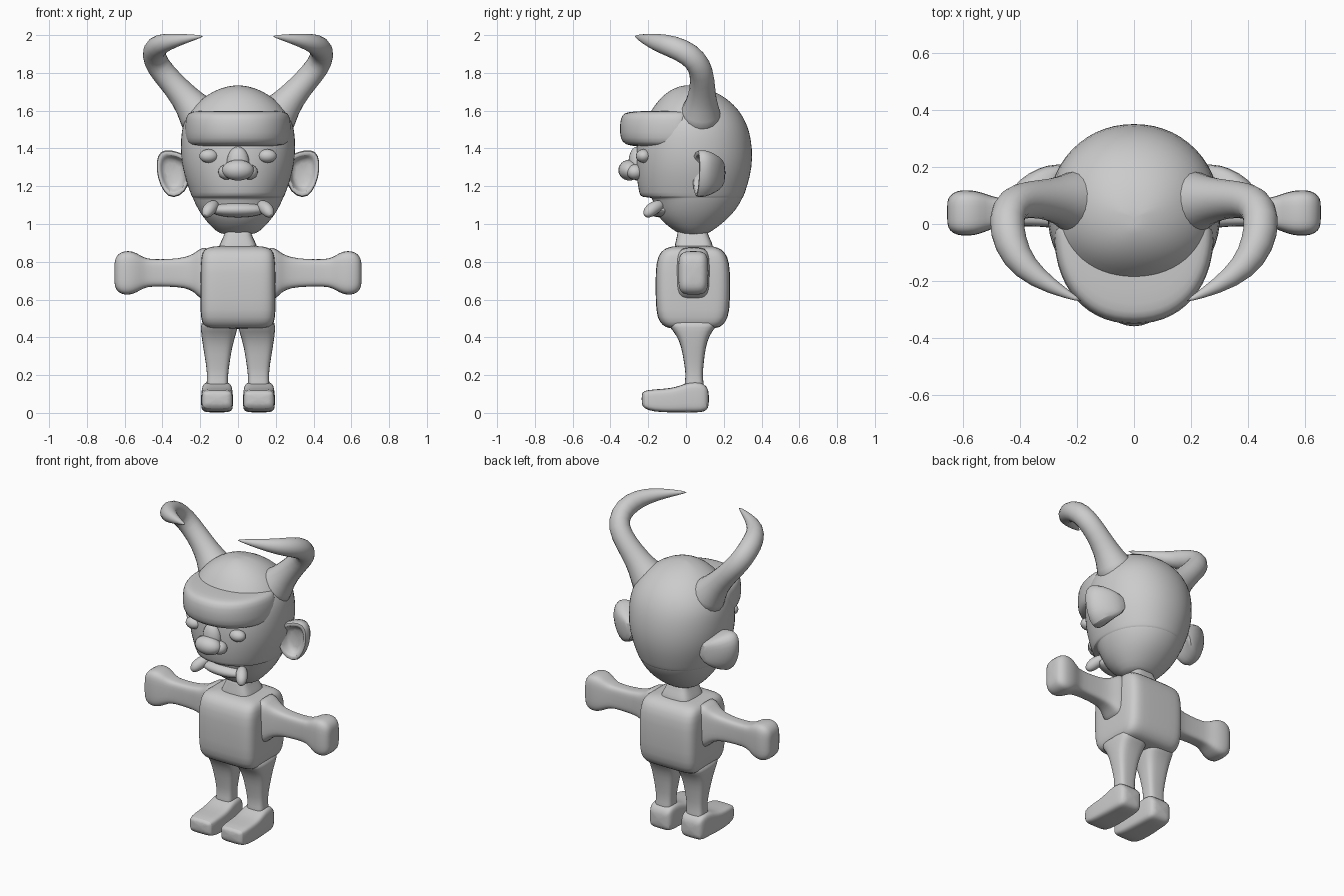
import bpy, bmesh, math
from mathutils import Vector

grey = bpy.data.materials.new("stone_grey")
grey.diffuse_color = (0.6, 0.6, 0.6, 1)


def finish(name, bm, mirror=False, sub=1):
    bmesh.ops.recalc_face_normals(bm, faces=bm.faces)
    me = bpy.data.meshes.new(name)
    bm.to_mesh(me)
    bm.free()
    ob = bpy.data.objects.new(name, me)
    bpy.context.collection.objects.link(ob)
    me.materials.append(grey)
    if mirror:
        ob.modifiers.new("mirror", 'MIRROR').use_mirror_merge = False
    if sub:
        ob.modifiers.new("smooth", 'SUBSURF').levels = sub
        ob.modifiers["smooth"].render_levels = sub
    bpy.context.view_layer.objects.active = ob
    ob.select_set(True)
    bpy.ops.object.shade_smooth_by_angle(angle=math.radians(50))
    ob.select_set(False)
    return ob


def skin(bm, rings):
    """Join vertex rings into a closed tube."""
    loops = [[bm.verts.new(p) for p in r] for r in rings]
    n = len(loops[0])
    for a, b in zip(loops, loops[1:]):
        for i in range(n):
            j = (i + 1) % n
            bm.faces.new((a[i], a[j], b[j], b[i]))
    bm.faces.new(loops[0])
    bm.faces.new(loops[-1])


def loft(name, rings, axis='z', power=2.0, n=20, mirror=False, sub=1, mid=None):
    """Superellipse sections (t, u0, u1, v0, v1) stacked along an axis."""
    place = {'z': lambda t, u, v: (u, v, t),
             'x': lambda t, u, v: (t, u, v),
             'y': lambda t, u, v: (u, t, v)}[axis]
    out = []
    for t, u0, u1, v0, v1 in rings:
        uc = (u0 + u1) / 2
        vc = (v0 + v1) / 2 if mid is None else mid
        ring = []
        for i in range(n):
            a = 2 * math.pi * (i + 0.5) / n
            c, s = math.cos(a), math.sin(a)
            e = 2 / power
            u = uc + (u1 - u0) / 2 * math.copysign(abs(c) ** e, c)
            v = vc + (v1 - vc if s > 0 else vc - v0) * math.copysign(abs(s) ** e, s)
            ring.append(place(t, u, v))
        out.append(ring)
    bm = bmesh.new()
    skin(bm, out)
    return finish(name, bm, mirror, sub)


def tube(name, path, n=10, mirror=True, sub=1):
    """Round tube along (x, y, z, radius) points."""
    pts = [Vector(p[:3]) for p in path]
    rings, side = [], Vector((0.6, 0, -0.6))
    for i, p in enumerate(pts):
        d = (pts[min(i + 1, len(pts) - 1)] - pts[max(i - 1, 0)]).normalized()
        side = (side - d * side.dot(d)).normalized()
        up = d.cross(side)
        rings.append([p + path[i][3] * (side * math.cos(2 * math.pi * k / n)
                      + up * math.sin(2 * math.pi * k / n)) for k in range(n)])
    bm = bmesh.new()
    skin(bm, rings)
    return finish(name, bm, mirror, sub)


def blob(name, centre, radii, mirror=False):
    bm = bmesh.new()
    bmesh.ops.create_uvsphere(bm, u_segments=20, v_segments=12, radius=1)
    for v in bm.verts:
        v.co = Vector([c + r * q for c, r, q in zip(centre, radii, v.co)])
    return finish(name, bm, mirror, 0)


# Skull with a step under the upper lip: (z, half width, front, back)
skull = [(0.945, .08, -.02, .10), (0.955, .11, -.05, .13), (1.02, .175, -.14, .215),
         (1.08, .215, -.165, .27), (1.135, .24, -.18, .30), (1.14, .24, -.185, .30),
         (1.143, .245, -.24, .305), (1.155, .25, -.248, .31), (1.25, .285, -.265, .342),
         (1.35, .305, -.268, .356), (1.45, .305, -.26, .347), (1.53, .295, -.23, .325),
         (1.60, .255, -.185, .285), (1.66, .20, -.145, .225), (1.71, .12, -.085, .14),
         (1.73, .05, -.03, .06), (1.733, .02, -.01, .03)]
loft("head", [(z, -w, w, f, b) for z, w, f, b in skull], power=2.1, n=28, mid=0.035)

# Heavy brow wrapping the forehead
brow = [(1.41, .20, -.20), (1.412, .25, -.30), (1.43, .275, -.34), (1.48, .283, -.355),
        (1.56, .28, -.35), (1.588, .265, -.33), (1.595, .24, -.29), (1.60, .20, -.19)]
loft("brow", [(z, -w, w, f, 0.03) for z, w, f in brow], power=2.2, n=28, mid=-0.03)

# Face details
blob("nose_tip", (0, -.30, 1.285), (.085, .058, .055))
blob("nose_bridge", (0, -.26, 1.32), (.06, .045, .09))
blob("nostril", (.06, -.27, 1.275), (.045, .045, .04), True)
blob("eye", (.155, -.225, 1.36), (.05, .04, .036), True)
blob("lower_lip", (0, -.135, 1.075), (.15, .07, .04))
tube("tusk", [(.115, -.12, 1.105, .025), (.135, -.155, 1.095, .036), (.155, -.185, 1.075, .038),
              (.168, -.205, 1.055, .03), (.175, -.215, 1.04, .012)])

# Ears: cupped shells opening forward
outline = [(.25, 1.36), (.32, 1.385), (.39, 1.40), (.43, 1.37), (.437, 1.29),
           (.415, 1.20), (.37, 1.135), (.31, 1.14), (.25, 1.20)]


def ear_ring(scale, y, cx=.33, cz=1.27, lean=0.0):
    return [(cx + (x - cx) * scale, y + lean * (x - .3), cz + (z - cz) * scale)
            for x, z in outline]


bm = bmesh.new()
skin(bm, [ear_ring(.5, .10, .345), ear_ring(.68, .08, .345), ear_ring(.76, .045, .345, lean=.2),
          ear_ring(.97, .04, lean=.2), ear_ring(1, .075, lean=.2),
          ear_ring(.92, .12, .30, lean=.1), ear_ring(.7, .18, .23), ear_ring(.4, .21, .20)])
finish("ear", bm, True)

# Horns curving out, up and forward
tube("horn", [(.17, .07, 1.53, .15), (.225, .08, 1.60, .105), (.285, .085, 1.675, .078),
              (.36, .088, 1.76, .068), (.425, .075, 1.835, .068), (.45, .02, 1.90, .067),
              (.435, -.07, 1.94, .064), (.385, -.155, 1.962, .05), (.29, -.22, 1.98, .029),
              (.18, -.272, 1.995, .004)])

# Neck and boxy torso
loft("neck", [(.82, -.12, .12, -.07, .15), (.87, -.105, .105, -.062, .145),
              (.90, -.095, .095, -.058, .14), (.945, -.07, .07, -.045, .115),
              (.98, -.07, .07, -.045, .115)], power=4)
loft("torso", [(.445, -.13, .13, -.07, .14), (.452, -.175, .175, -.11, .18),
               (.48, -.192, .192, -.14, .21), (.53, -.2, .2, -.16, .232),
               (.68, -.2, .2, -.162, .235), (.80, -.198, .198, -.16, .232),
               (.855, -.19, .19, -.135, .205), (.875, -.165, .165, -.10, .17),
               (.885, -.11, .11, -.06, .13)], power=6, n=28)

# Arms with blocky fists
loft("arm", [(.14, -.06, .14, .58, .89), (.20, -.05, .125, .60, .873), (.23, -.03, .11, .64, .845),
             (.28, -.012, .092, .662, .823), (.36, -.008, .088, .668, .814),
             (.46, -.008, .088, .67, .813), (.50, -.018, .098, .66, .822),
             (.54, -.036, .114, .635, .85), (.58, -.043, .12, .622, .86),
             (.62, -.04, .118, .628, .853), (.645, -.025, .10, .65, .83),
             (.655, 0, .08, .68, .80)], axis='x', power=4, n=20, mirror=True)

# Legs and feet
loft("leg", [(.08, .05, .17, -.01, .10), (.15, .052, .168, -.01, .095), (.20, .053, .163, 0, .088),
             (.27, .043, .172, -.012, .095), (.35, .03, .186, -.025, .105),
             (.41, .012, .195, -.05, .125), (.45, .0, .198, -.085, .155),
             (.50, .0, .198, -.12, .19)], power=3.5, n=16, mirror=True)
loft("foot", [(-.235, .05, .17, .05, .10), (-.225, .032, .188, .022, .118), (-.17, .026, .196, .005, .125),
              (-.08, .026, .196, .002, .13), (-.03, .027, .195, .002, .145),
              (.02, .03, .192, .002, .165), (.08, .032, .19, .002, .165),
              (.11, .04, .182, .012, .14), (.122, .065, .157, .04, .11)],
     axis='y', power=5, n=20, mirror=True)
